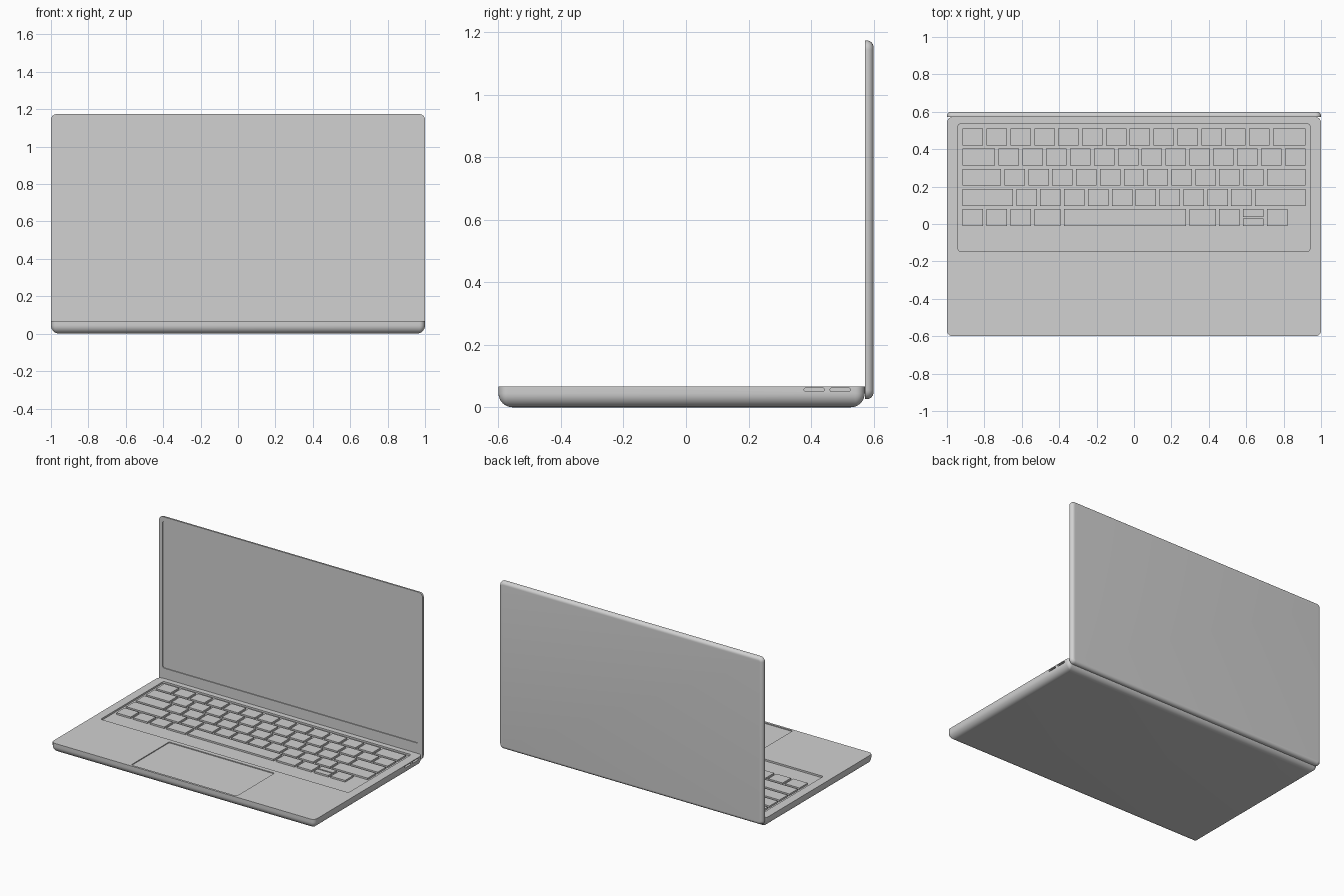
import bpy, bmesh
from math import sin, cos, pi, radians
from mathutils import Matrix, Vector

if "Cube" in bpy.data.objects:
    bpy.data.objects.remove(bpy.data.objects["Cube"])

GREY = (0.64, 0.64, 0.64, 1)
metal = bpy.data.materials.new("plain grey")
metal.use_nodes = True
metal.diffuse_color = GREY
metal.node_tree.nodes["Principled BSDF"].inputs["Base Color"].default_value = GREY


def finish(name, bm):
    bmesh.ops.recalc_face_normals(bm, faces=bm.faces)
    mesh = bpy.data.meshes.new(name)
    bm.to_mesh(mesh)
    bm.free()
    mesh.materials.append(metal)
    obj = bpy.data.objects.new(name, mesh)
    bpy.context.collection.objects.link(obj)
    return obj


def slab(name, hx, hy, r, layers, place):
    """Rounded rectangle lofted through (inset, height) layers."""
    bm = bmesh.new()
    rings, seg = [], 6
    for inset, h in layers:
        rad = max(r - inset, 0.003)
        cx, cy = hx - inset - rad, hy - inset - rad
        ring = []
        for q, (sx, sy) in enumerate([(1, 1), (-1, 1), (-1, -1), (1, -1)]):
            for i in range(seg + 1):
                a = (q + i / seg) * pi / 2
                p = Vector((sx * cx + rad * cos(a), sy * cy + rad * sin(a), h))
                ring.append(bm.verts.new(place @ p))
        rings.append(ring)
    for a, b in zip(rings, rings[1:]):
        for i in range(len(a)):
            j = (i + 1) % len(a)
            bm.faces.new((a[i], a[j], b[j], b[i]))
    bm.faces.new(rings[0])
    bm.faces.new(rings[-1])
    return finish(name, bm)


def round_over(r, steps=8):
    """Layers of a quarter-round edge, from full size out to the flat end."""
    return [(r * (1 - cos(i / steps * pi / 2)), r * sin(i / steps * pi / 2))
            for i in range(steps + 1)]


def cut(target, cutter):
    bpy.context.view_layer.objects.active = target
    mod = target.modifiers.new("cut", 'BOOLEAN')
    mod.operation, mod.solver, mod.object = 'DIFFERENCE', 'EXACT', cutter
    bpy.ops.object.modifier_apply(modifier=mod.name)
    bpy.data.objects.remove(cutter)


def smooth(obj):
    bpy.ops.object.select_all(action='DESELECT')
    obj.select_set(True)
    bpy.context.view_layer.objects.active = obj
    bpy.ops.object.shade_smooth_by_angle(angle=radians(30))


move = Matrix.Translation
TOP, EDGE = 0.067, 0.045

# Base with rounded underside
layers = [(i, EDGE - h) for i, h in reversed(round_over(EDGE))] + [(0, TOP)]
base = slab("base", 1.0, 0.586, 0.03, layers, move((0, -0.014, 0)))

# Keyboard well and trackpad recess
FLOOR = TOP - 0.012
cut(base, slab("well_cutter", 0.94, 0.34, 0.012, [(0, FLOOR), (0, 0.1)], move((0, 0.195, 0))))
cut(base, slab("pad_cutter", 0.4, 0.205, 0.008, [(0, TOP - 0.006), (0, 0.1)], move((0, -0.38, 0))))

# Two port slots on the left side
for y in (0.41, 0.493):
    side = move((0, y, 0.056)) @ Matrix.Rotation(pi / 2, 4, 'Y')
    cut(base, slab("port_cutter", 0.0062, 0.032, 0.006, [(0, 0.98), (0, 1.02)], side))
smooth(base)

# Lid, rounded on its back edge, with a recessed screen
upright = Matrix.Rotation(-pi / 2, 4, 'X')
layers = [(0, 0)] + [(i, 0.006 + h) for i, h in round_over(0.022)]
lid = slab("lid", 1.0, 0.574, 0.03, layers, move((0, 0.572, 0.6)) @ upright)
cut(lid, slab("screen_cutter", 0.972, 0.504, 0.012, [(0, -0.02), (0, 0.006)],
              move((0, 0.572, 0.641)) @ upright))
smooth(lid)

# Keys: widths of each row in key units, front row first
rows = [
    [1, 1, 1, 1.25, 5.25, 1.25, 1, 1, 1],
    [2.25] + [1] * 10 + [2.25],
    [1.75] + [1] * 11 + [1.75],
    [1.5] + [1] * 13,
    [1] * 13 + [1.5],
]
LEFT, FRONT, PITCH, GAP = -0.925, -0.02, 0.108, 0.018
unit = -2 * LEFT / 14.5
bm = bmesh.new()


def add_key(x0, x1, y0, y1):
    size = (x1 - x0 - GAP, y1 - y0 - GAP, 0.012)
    at = ((x0 + x1) / 2, (y0 + y1) / 2, FLOOR + 0.0055)
    bmesh.ops.create_cube(bm, size=1, matrix=move(at) @ Matrix.Diagonal((*size, 1)))


for r, widths in enumerate(rows):
    x, y = LEFT, FRONT + r * PITCH
    for k, w in enumerate(widths):
        x1 = x + w * unit
        if r == 0 and k == len(widths) - 2:  # stacked half-height keys
            add_key(x, x1, y, y + PITCH / 2 + GAP / 4)
            add_key(x, x1, y + PITCH / 2 - GAP / 4, y + PITCH)
        else:
            add_key(x, x1, y, y + PITCH)
        x = x1
finish("keys", bm)
